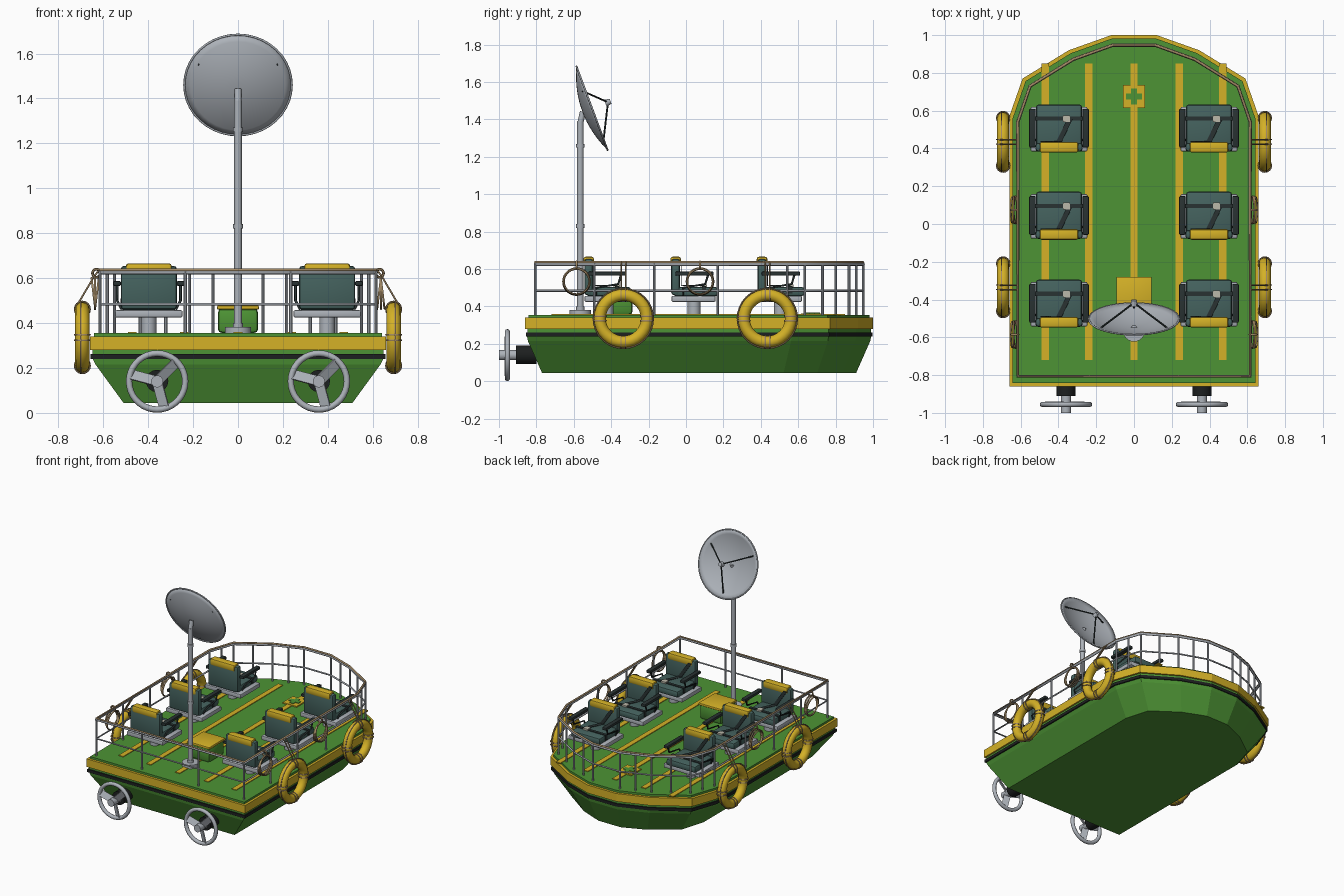
import bpy, bmesh, math
from mathutils import Vector, Matrix

if "Cube" in bpy.data.objects:
    bpy.data.objects.remove(bpy.data.objects["Cube"])


def material(name, rgb):
    m = bpy.data.materials.new(name)
    m.diffuse_color = (*rgb, 1)
    m.use_nodes = True
    m.node_tree.nodes["Principled BSDF"].inputs["Base Color"].default_value = m.diffuse_color
    return m


GREEN = material("leaf green", (0.075, 0.295, 0.035))
YELLOW = material("warm yellow", (0.66, 0.44, 0.02))
BLACK = material("black rubber", (0.012, 0.014, 0.014))
GREY = material("light grey metal", (0.42, 0.45, 0.49))
ROPE = material("tan rope", (0.36, 0.25, 0.13))
TEAL = material("dark teal fabric", (0.06, 0.125, 0.115))
DARK = material("charcoal", (0.022, 0.032, 0.032))
BUCKLE = material("pale buckle", (0.5, 0.48, 0.40))


def finish(name, bm, mat, smooth=False):
    bmesh.ops.recalc_face_normals(bm, faces=bm.faces)
    me = bpy.data.meshes.new(name)
    bm.to_mesh(me)
    bm.free()
    me.materials.append(mat)
    ob = bpy.data.objects.new(name, me)
    bpy.context.collection.objects.link(ob)
    if smooth:
        bpy.ops.object.select_all(action='DESELECT')
        bpy.context.view_layer.objects.active = ob
        ob.select_set(True)
        bpy.ops.object.shade_smooth_by_angle(angle=math.radians(40))
    return ob


def box(name, lo, hi, mat, bevel=0.0, matrix=None):
    lo, hi = Vector(lo), Vector(hi)
    bm = bmesh.new()
    bmesh.ops.create_cube(bm, size=1)
    for v in bm.verts:
        v.co = (lo + hi) / 2 + Vector(a * b for a, b in zip(v.co, hi - lo))
    if bevel:
        bmesh.ops.bevel(bm, geom=bm.edges[:], offset=bevel, segments=2, affect='EDGES', profile=0.5)
    if matrix:
        bm.transform(matrix)
    return finish(name, bm, mat, bool(bevel))


def rod(name, a, b, r, mat, sides=12, r2=None):
    a, b = Vector(a), Vector(b)
    bm = bmesh.new()
    bmesh.ops.create_cone(bm, cap_ends=True, segments=sides, radius1=r,
                          radius2=r if r2 is None else r2, depth=(b - a).length)
    bm.transform(Matrix.Translation((a + b) / 2) @ (b - a).to_track_quat('Z', 'Y').to_matrix().to_4x4())
    return finish(name, bm, mat, True)


def ring(name, center, axis, major, minor, mat, seg=32, sides=10):
    bpy.ops.mesh.primitive_torus_add(major_segments=seg, minor_segments=sides,
                                     major_radius=major, minor_radius=minor)
    ob = bpy.context.object
    ob.name = name
    ob.data.transform(Matrix.Translation(center) @ Vector(axis).to_track_quat('Z', 'Y').to_matrix().to_4x4())
    ob.data.materials.append(mat)
    bpy.ops.object.shade_smooth_by_angle(angle=math.radians(60))
    return ob


def tube(name, pts, r, mat, cyclic=False):
    cu = bpy.data.curves.new(name, 'CURVE')
    cu.dimensions = '3D'
    cu.bevel_depth, cu.bevel_resolution = r, 2
    cu.use_fill_caps = True
    sp = cu.splines.new('POLY')
    sp.points.add(len(pts) - 1)
    for p, q in zip(sp.points, pts):
        p.co = (*q, 1)
    sp.use_cyclic_u = cyclic
    cu.materials.append(mat)
    ob = bpy.data.objects.new(name, cu)
    bpy.context.collection.objects.link(ob)
    bpy.ops.object.select_all(action='DESELECT')
    bpy.context.view_layer.objects.active = ob
    ob.select_set(True)
    bpy.ops.object.convert(target='MESH')
    return bpy.context.object


# Deck outline: square stern, faceted round bow
HALF = [(0.66, -0.86), (0.66, 0.57), (0.59, 0.77), (0.345, 0.92), (0.12, 1.0)]
OUTLINE = HALF + [(-x, y) for x, y in reversed(HALF)]


def outline(inset_x, inset_y=None):
    iy = inset_x if inset_y is None else inset_y
    return [(x * (1 - inset_x / 0.66), 0.07 + (y - 0.07) * (1 - iy / 0.93)) for x, y in OUTLINE]


def loft(name, levels, mat):
    bm = bmesh.new()
    rows = [[bm.verts.new((x, y, z)) for x, y in outline(ix, iy)] for z, ix, iy in levels]
    n = len(rows[0])
    for a, b in zip(rows, rows[1:]):
        for i in range(n):
            j = (i + 1) % n
            bm.faces.new((a[i], a[j], b[j], b[i]))
    bm.faces.new(rows[0])
    bm.faces.new(rows[-1])
    return finish(name, bm, mat)


# Hull layers
loft("hull", [(0.045, 0.15, 0.09), (0.215, 0.026, 0.015), (0.242, 0.012, 0.01)], GREEN)
loft("rubber_strake", [(0.24, 0.004, 0.004), (0.262, 0.004, 0.004)], BLACK)
loft("green_strake", [(0.26, 0.012, 0.012), (0.282, 0.012, 0.012)], GREEN)
loft("yellow_gunwale", [(0.28, 0, 0), (0.34, 0, 0)], YELLOW)
loft("deck", [(0.33, 0.018, 0.018), (0.355, 0.018, 0.018)], GREEN)

# Deck stripes and cross marking
for x in (-0.47, -0.24, 0, 0.24, 0.47):
    box("deck_stripe", (x - 0.019, -0.72, 0.352), (x + 0.019, 0.85, 0.36), YELLOW)
box("marker_plate", (-0.058, 0.614, 0.355), (0.058, 0.735, 0.363), YELLOW)
for w, h in ((0.042, 0.016), (0.016, 0.042)):
    box("marker_cross", (-w, 0.675 - h, 0.36), (w, 0.675 + h, 0.367), GREEN)

# Storage locker
box("locker", (-0.09, -0.47, 0.355), (0.09, -0.285, 0.465), GREEN, 0.02)
box("locker_lid", (-0.093, -0.475, 0.46), (0.093, -0.28, 0.478), YELLOW, 0.005)

# Guard rail
RAIL = [(x, y) for x, y in outline(0.045, 0.053)]
for name, z, r, m in (("top_rail", 0.626, 0.009, GREY), ("rail_rope", 0.636, 0.007, ROPE),
                      ("middle_rail", 0.484, 0.006, GREY)):
    tube(name, [(x, y, z) for x, y in RAIL], r, m, True)
posts = list(RAIL)
for i in list(range(1, 8)):
    if i not in (0, 4):
        (x0, y0), (x1, y1) = RAIL[i], RAIL[i + 1]
        posts.append(((x0 + x1) / 2, (y0 + y1) / 2))
posts += [(s * 0.615, y) for s in (-1, 1) for y in (-0.49, -0.17, 0.17)]
posts += [(-0.235, RAIL[0][1]), (0.235, RAIL[0][1])]
for x, y in posts:
    rod("rail_post", (x, y, 0.35), (x, y, 0.63), 0.007, GREY, 8)

# Life rings, their grab ropes and the hanging rope coils
for s in (-1, 1):
    for y in (-0.335, 0.435):
        c = Vector((s * 0.693, y, 0.336))
        ring("life_ring", c, (1, 0, 0), 0.126, 0.032, YELLOW, 32, 12)
        ring("grab_rope", c + Vector((s * 0.008, 0, 0)), (1, 0, 0), 0.16, 0.004, ROPE, 32, 6)
        for k in range(4):
            a = k * math.pi / 2
            d = Vector((0, math.cos(a), math.sin(a)))
            t = Vector((0, -math.sin(a), math.cos(a)))
            for off in (-0.012, 0.012):
                ring("ring_binding", c + d * 0.126 + t * off, t, 0.034, 0.004, ROPE, 16, 6)
        for off in (-0.012, 0.012):
            tube("ring_lanyard", [(s * 0.62, y + off, 0.636), (s * 0.645, y + off, 0.60),
                                  (s * 0.71, y + off, 0.49)], 0.004, ROPE)
    for y in (-0.585, 0.075):
        for k in range(3):
            ring("rope_coil", (s * (0.628 + 0.008 * k), y, 0.533), (1, 0, 0.12 * (k - 1)),
                 0.072 - 0.002 * k, 0.005, ROPE, 28, 6)
        ring("coil_tie", (s * 0.63, y, 0.622), (0, 1, 0), 0.018, 0.006, ROPE, 16, 6)

# Seats: one set of parts in local space (seat centre at origin), then linked copies
seat = [
    rod("seat_pedestal", (0, 0, 0.35), (0, 0, 0.43), 0.034, GREY, 16),
    box("seat_base", (-0.15, -0.12, 0.425), (0.15, 0.115, 0.457), GREY, 0.006),
    box("seat_cushion", (-0.122, -0.11, 0.455), (0.122, 0.128, 0.505), TEAL, 0.015),
    box("seat_back", (-0.125, -0.122, 0.46), (0.125, -0.075, 0.655), TEAL, 0.015),
    box("seat_headrest", (-0.102, -0.127, 0.615), (0.102, -0.07, 0.666), YELLOW, 0.012),
    box("lap_belt", (-0.126, 0.042, 0.47), (0.126, 0.064, 0.51), DARK),
    box("belt_buckle", (0.02, 0.034, 0.505), (0.058, 0.07, 0.517), BUCKLE),
]
for s in (-1, 1):
    seat.append(box("armrest", (s * 0.141 - 0.017, -0.10, 0.565), (s * 0.141 + 0.017, 0.105, 0.587), DARK, 0.006))
    seat.append(tube("armrest_bracket", [(s * 0.141, 0.075, 0.57), (s * 0.141, 0.06, 0.52),
                                         (s * 0.141, -0.06, 0.50), (s * 0.12, -0.06, 0.46)], 0.006, DARK))
# Shoulder strap as a thin ribbon down the back and across the cushion
bm = bmesh.new()
path = [(-0.085, -0.071, 0.635), (0.0, -0.071, 0.509), (0.06, 0.055, 0.509)]
pairs = [[bm.verts.new((x + d, y, z)) for d in (-0.014, 0.014)] for x, y, z in path]
for p, q in zip(pairs, pairs[1:]):
    bm.faces.new((p[0], p[1], q[1], q[0]))
strap = finish("shoulder_strap", bm, DARK)
strap.modifiers.new("thickness", 'SOLIDIFY').thickness = 0.005
seat.append(strap)
spots = [(x, y) for x in (-0.397, 0.397) for y in (0.505, 0.043, -0.422)]
for part in seat:
    for i, (x, y) in enumerate(spots):
        ob = part if i == 0 else part.copy()
        if i:
            bpy.context.collection.objects.link(ob)
        ob.location = (x, y, 0)

# Mast
rod("mast_foot", (0, -0.565, 0.35), (0, -0.565, 0.382), 0.058, GREY, 24)
rod("mast", (0, -0.565, 0.37), (0, -0.565, 1.39), 0.017, GREY, 16)
for z in (0.39, 0.83, 1.26):
    rod("mast_collar", (0, -0.565, z - 0.01), (0, -0.565, z + 0.01), 0.022, GREY, 16)

# Dish, rim, feed and struts
centre = Vector((0, -0.5025, 1.46))
normal = Vector((0, 0.937, 0.349))
side, up = Vector((1, 0, 0)), Vector((0, -0.349, 0.937))
bm = bmesh.new()
R, N = 0.24, 40
rows = []
for k in range(1, 9):
    r = R * k / 8
    rows.append([bm.verts.new(centre - normal * 0.055 * (1 - (r / R) ** 2)
                              + side * r * math.cos(2 * math.pi * i / N)
                              + up * r * math.sin(2 * math.pi * i / N)) for i in range(N)])
bm.faces.new(rows[0])
for a, b in zip(rows, rows[1:]):
    for i in range(N):
        j = (i + 1) % N
        bm.faces.new((a[i], a[j], b[j], b[i]))
dish = finish("dish", bm, GREY, True)
dish.modifiers.new("thickness", 'SOLIDIFY').thickness = 0.005
ring("dish_rim", centre, normal, 0.239, 0.005, GREY, 40, 8)
rod("dish_mount", (0, -0.565, 1.38), centre - normal * 0.052, 0.016, GREY)
feed = centre + normal * 0.091
rod("dish_feed", feed - normal * 0.015, feed + normal * 0.015, 0.02, GREY, 12, 0.014)
for deg in (-90, 30, 150):
    a = math.radians(deg)
    rod("feed_strut", feed, centre + (side * math.cos(a) + up * math.sin(a)) * 0.205 - normal * 0.014,
        0.005, DARK, 8)

# Stern propellers in guard rings
for x in (-0.36, 0.36):
    c = Vector((x, -0.955, 0.14))
    rod("motor_housing", (x, -0.91, 0.142), (x, -0.80, 0.142), 0.05, BLACK, 16)
    rod("propeller_shaft", (x, -1.0, 0.14), (x, -0.90, 0.14), 0.027, GREY, 16)
    ring("propeller_guard", c, (0, 1, 0), 0.125, 0.014, GREY, 36, 10)
    for deg in (45, 165, 285):
        turn = Matrix.Rotation(math.radians(deg), 4, 'Y') @ Matrix.Rotation(math.radians(28), 4, 'Z')
        box("propeller_blade", (-0.024, -0.004, 0.015), (0.024, 0.004, 0.12), GREY,
            matrix=Matrix.Translation(c) @ turn)
